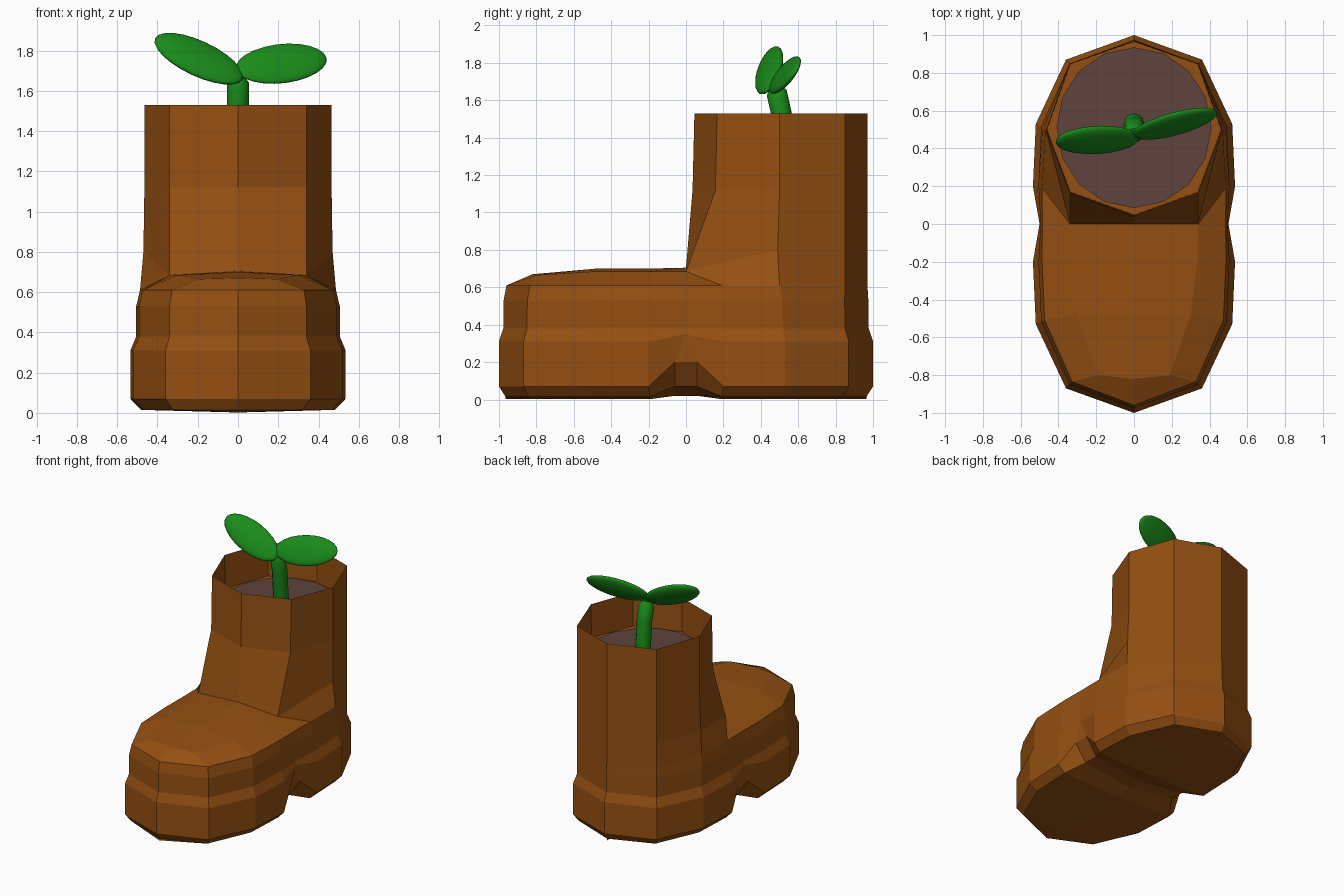
import bpy, bmesh, math
from mathutils import Vector, Matrix

if "Cube" in bpy.data.objects:
    bpy.data.objects.remove(bpy.data.objects["Cube"])


def material(name, rgb):
    m = bpy.data.materials.new(name)
    m.diffuse_color = (*rgb, 1)
    m.use_nodes = True
    m.node_tree.nodes["Principled BSDF"].inputs["Base Color"].default_value = m.diffuse_color
    return m


LEATHER = material("leather", (0.30, 0.08, 0.006))
SOIL = material("soil", (0.115, 0.055, 0.048))
GREEN = material("green", (0.01, 0.26, 0.01))


def add_object(name, bm, mat, smooth=False):
    me = bpy.data.meshes.new(name)
    for f in bm.faces:
        f.smooth = smooth
    bm.to_mesh(me)
    bm.free()
    me.materials.append(mat)
    ob = bpy.data.objects.new(name, me)
    bpy.context.collection.objects.link(ob)
    return ob


def strip(bm, a, b):
    """Quads between two point rows; coincident points collapse to triangles."""
    va, vb = ([bm.verts.new(p) for p in row] for row in (a, b))
    for i in range(len(a) - 1):
        bm.faces.new((va[i], va[i + 1], vb[i + 1], vb[i]))


def loft(bm, rows):
    for a, b in zip(rows, rows[1:]):
        strip(bm, a, b)


# Boot: right half, toe to heel, mirrored across x
OUTLINE = [(0, -1), (.36, -.87), (.52, -.53), (.535, -.2), (.505, -.06),
           (.505, .06), (.535, .2), (.52, .53), (.36, .87), (0, 1)]


def sole_ring(z, sx, sy, waist_z=None, waist_x=None, pinch=True):
    ring = []
    for i, (x, y) in enumerate(OUTLINE):
        waist = i in (4, 5)
        px = waist_x if waist and waist_x is not None else x * sx
        py = 0 if waist and pinch else y * sy
        ring.append((px, py, waist_z if waist and waist_z is not None else z))
    return ring


bm = bmesh.new()

# sole and foot sides, with the arch notch at the waist
bottom = sole_ring(.015, .9, .965, .07, .40, False)
centre = [(0, y, .02 if i in (4, 5) else .002) for i, (x, y, z) in enumerate(bottom)]
foot_top = sole_ring(.61, .91, .96, waist_x=.485)
foot_top[7:] = [(.485, .5, .61), (.34, .85, .61), (0, .97, .61)]
loft(bm, [centre, bottom,
          sole_ring(.07, 1, 1, .2, .49, False),
          sole_ring(.31, 1, 1, .35, .50),
          sole_ring(.38, .945, .977, waist_x=.495),
          sole_ring(.53, .945, .975, waist_x=.495),
          foot_top])

# vamp over the toes
vamp = [(0, -.82, .67), (.19, -.80, .665), (.30, -.48, .685), (.335, -.2, .685), (.34, 0, .685)]
ridge = [(0, -.82, .67), (0, -.82, .67), (0, -.48, .70), (0, -.2, .70), (0, 0, .705)]
loft(bm, [foot_top[:5], vamp, ridge])

# octagonal shaft, open at the top with an inner floor around the soil
ankle = [(0, 0, .705), (.34, 0, .685), (.47, .49, .8), (.34, .85, .8), (0, .97, .8)]
strip(bm, foot_top[5:], [ankle[1], ankle[1], ankle[2], ankle[3], ankle[4]])


def shaft_ring(z, front, k=1):
    pts = [(0, front), (.34, front + .122), (.465, .5), (.34, .85), (0, .97)]
    return [(x * k, .51 + (y - .51) * k, z) for x, y in pts]


floor = shaft_ring(1.27, .045, .99)
loft(bm, [ankle, shaft_ring(1.12, .035), shaft_ring(1.53, .045), floor,
          [(0, .51, 1.27)] * 5])
bmesh.ops.remove_doubles(bm, verts=bm.verts, dist=.0005)
bmesh.ops.recalc_face_normals(bm, faces=bm.faces)
boot = add_object("boot", bm, LEATHER)
mirror = boot.modifiers.new("mirror", 'MIRROR')
mirror.use_clip = True

# Soil disc
bm = bmesh.new()
bmesh.ops.create_circle(bm, cap_ends=True, segments=16, radius=1,
                        matrix=Matrix.Translation((0, .51, 1.28)) @ Matrix.Diagonal((.41, .425, 1, 1)))
add_object("soil", bm, SOIL)

# Stem: short bent tube
cu = bpy.data.curves.new("stem", 'CURVE')
cu.dimensions = '3D'
cu.bevel_depth = .055
cu.bevel_resolution = 4
cu.use_fill_caps = True
path = [(0, .53, 1.27), (0, .51, 1.53), (0, .485, 1.64), (0, .475, 1.67)]
sp = cu.splines.new('POLY')
sp.points.add(len(path) - 1)
for p, co, r in zip(sp.points, path, (1, 1, 1, .6)):
    p.co = (*co, 1)
    p.radius = r
sp.use_smooth = True
cu.materials.append(GREEN)
bpy.context.collection.objects.link(bpy.data.objects.new("stem", cu))


# Leaves: flattened ellipsoids on a length / width / thickness frame
def leaf(name, centre, length_dir, width_dir, size):
    u = Vector(length_dir).normalized()
    w = Vector(width_dir)
    w = (w - u * w.dot(u)).normalized()
    frame = Matrix((u, w, u.cross(w))).transposed().to_4x4()
    bm = bmesh.new()
    bmesh.ops.create_uvsphere(bm, u_segments=24, v_segments=14, radius=1,
                              matrix=Matrix.Translation(centre) @ frame @ Matrix.Diagonal((*size, 1)))
    add_object(name, bm, GREEN, True)


leaf("left_leaf", (-.195, .445, 1.76), (-.9, 0, .42), (0, .6, .8), (.24, .11, .035))
leaf("right_leaf", (.215, .53, 1.735), (.95, .27, .13), (0, .5, .85), (.235, .11, .03))
